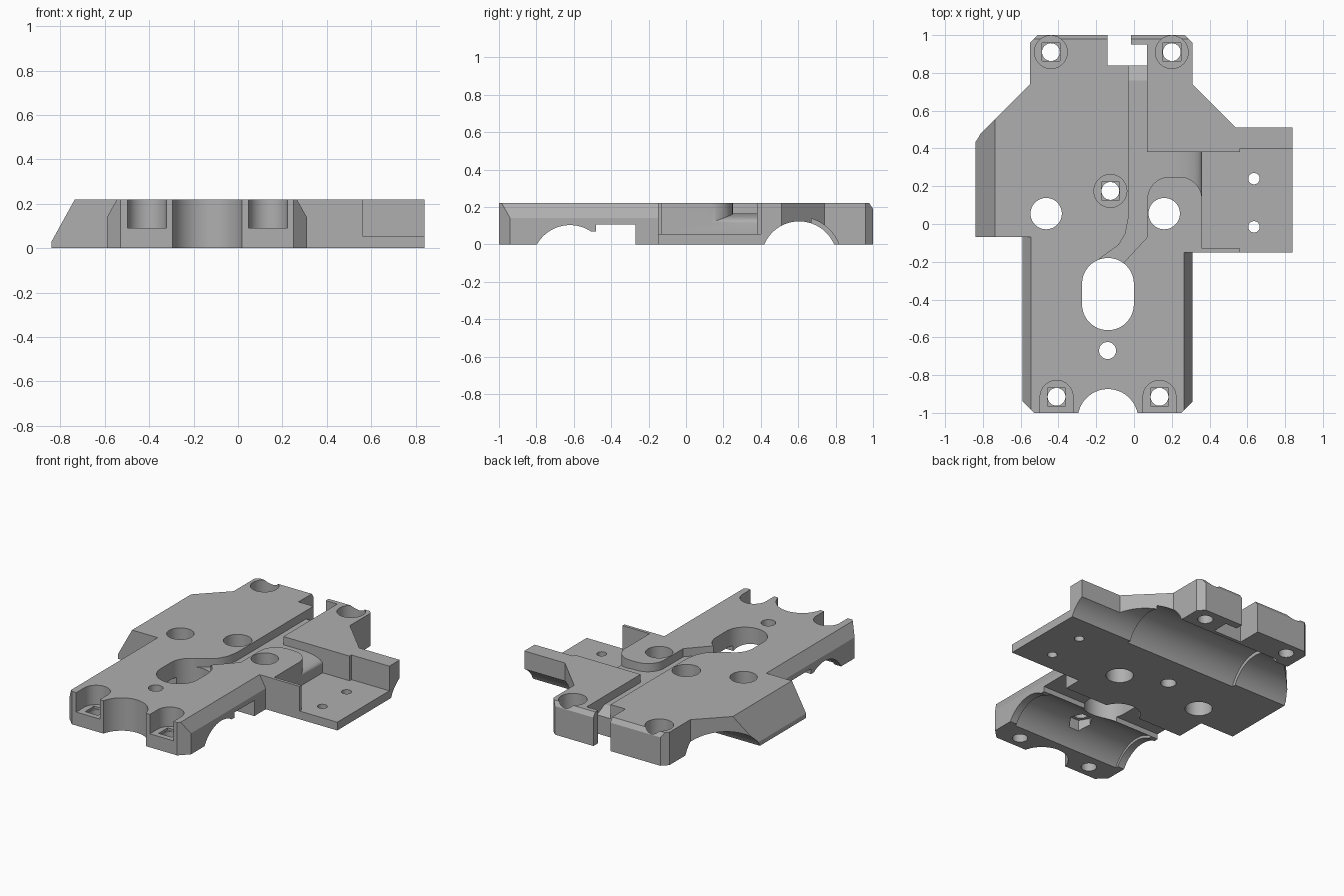
import bpy, bmesh, math
from mathutils import Vector

if "Cube" in bpy.data.objects:
    bpy.data.objects.remove(bpy.data.objects["Cube"], do_unlink=True)

T = 0.22      # plate thickness
BIG = 2.0

grey = bpy.data.materials.new("plain grey")
grey.use_nodes = True
COLOUR = (0.43, 0.43, 0.43, 1)
grey.diffuse_color = COLOUR
grey.node_tree.nodes["Principled BSDF"].inputs["Base Color"].default_value = COLOUR


def prism(name, pts, lo, hi, axis="z"):
    """Extrude a flat profile along an axis."""
    place = {"z": lambda a, b, h: (a, b, h),
             "y": lambda a, b, h: (a, h, b),
             "x": lambda a, b, h: (h, a, b)}[axis]
    bm = bmesh.new()
    face = bm.faces.new([bm.verts.new(place(a, b, lo)) for a, b in pts])
    ext = bmesh.ops.extrude_face_region(bm, geom=[face])
    move = Vector(place(0, 0, hi - lo))
    bmesh.ops.translate(bm, vec=move, verts=[v for v in ext["geom"] if isinstance(v, bmesh.types.BMVert)])
    bmesh.ops.recalc_face_normals(bm, faces=bm.faces)
    mesh = bpy.data.meshes.new(name)
    bm.to_mesh(mesh)
    bm.free()
    mesh.materials.append(grey)
    ob = bpy.data.objects.new(name, mesh)
    bpy.context.scene.collection.objects.link(ob)
    return ob


def arc(cx, cy, r, start=0, end=360, n=48):
    steps = n if end - start == 360 else n + 1
    angles = [math.radians(start + (end - start) * i / n) for i in range(steps)]
    return [(cx + r * math.cos(a), cy + r * math.sin(a)) for a in angles]


def rect(x0, x1, y0, y1):
    return [(x0, y0), (x1, y0), (x1, y1), (x0, y1)]


def boolean(target, tool, operation="DIFFERENCE"):
    tool.hide_render = True
    mod = target.modifiers.new("cut", "BOOLEAN")
    mod.operation, mod.solver, mod.object = operation, "EXACT", tool
    bpy.context.view_layer.objects.active = target
    bpy.ops.object.modifier_apply(modifier=mod.name)
    bpy.data.objects.remove(tool, do_unlink=True)


# Plate outline
outline = [(-0.53, -1), (0.25, -1), (0.31, -0.94), (0.31, -0.15), (0.84, -0.15),
           (0.84, 0.51), (0.54, 0.51), (0.31, 0.74), (0.31, 0.96), (0.27, 1),
           (-0.51, 1), (-0.55, 0.96), (-0.55, 0.74), (-0.815, 0.475), (-0.84, 0.44),
           (-0.84, -0.07), (-0.59, -0.07), (-0.59, -0.94)]
body = prism("carriage_plate", outline, 0, T)


def cut(pts, lo, hi, axis="z"):
    boolean(body, prism("cutter", pts, lo, hi, axis))


# Sloped side edges and back edge
cut([(-0.735, T), (-0.84, 0.03), (-1, 0.03), (-1, 0.4), (-0.735, 0.4)], -0.2, 0.7, "y")
cut([(-0.545, T), (-0.59, 0.14), (-0.7, 0.14), (-0.7, 0.4), (-0.545, 0.4)], -1.1, -0.07, "y")
cut([(0.265, T), (0.31, 0.14), (0.4, 0.14), (0.4, 0.4), (0.265, 0.4)], -1.1, -0.15, "y")
cut([(0.98, T), (1, 0.19), (1.1, 0.19), (1.1, 0.4), (0.98, 0.4)], -1, 1, "x")

# Open tray on the side arm, leaving a short front lip
cut(rect(0.36, 1, -0.13, 0.38), 0.055, 1)
cut(rect(0.56, 1, -0.3, 0.40), 0.055, 1)

# Cable slot that bends round the island and drops over a rounded sill
slot = [(0.07, 0.9), (-0.03, 0.9), (-0.03, 0.03), (-0.045, -0.05), (-0.08, -0.11),
        (-0.19, -0.19), (-0.13, -0.25), (-0.05, -0.2), (0.07, -0.07)]
slot += arc(0.19, 0.13, 0.12, 180, 90, 12) + arc(0.24, 0.13, 0.12, 90, 0, 12)
slot += [(0.365, 0.13), (0.365, 0.38), (0.07, 0.38)]
sill = [(0.2 + 0.16 * math.sin(a), 0.115 + 0.05 * math.cos(a))
        for a in (math.radians(9 * i) for i in range(11))]
air = [(-0.4, 0.165)] + sill + [(0.38, 0.115), (0.38, 0.4), (-0.4, 0.4)]
slot_tool = prism("slot_cutter", slot, 0.02, 0.35)
boolean(slot_tool, prism("air_cutter", air, -0.5, 0.95, "y"), "INTERSECT")
boolean(body, slot_tool)
cut([(0.76, 0.165), (0.85, 0.12), (0.85, 0.3), (0.76, 0.3)], -0.03, 0.07, "x")

# Notch with a tab at the back
cut([(-0.14, 0.84), (0.07, 0.84), (0.07, 0.95), (-0.015, 0.95), (-0.015, 1.1), (-0.14, 1.1)], -1, 1)

# Rod channels underneath, with wider bearing seats between end ribs
cut(arc(0.605, -0.08, 0.203, n=96), -BIG, BIG, "x")
cut(arc(0.605, -0.08, 0.227, n=96), -0.45, 0.38, "x")
cut(arc(-0.62, -0.1, 0.203, n=96), -BIG, BIG, "x")
cut(arc(-0.62, -0.1, 0.22, n=96), -0.54, 0.26, "x")

# Stepped belt pocket underneath
cut([(-0.54, -0.1), (-0.27, -0.1), (-0.27, 0.105), (-0.48, 0.105), (-0.48, 0.07), (-0.54, 0.07)],
    -BIG, BIG, "x")

# Long opening and front half-round
cut(arc(-0.138, -0.317, 0.137, 0, 180) + arc(-0.138, -0.425, 0.137, 180, 359.99), -1, 1)
cut(arc(-0.138, -1.034, 0.16, n=64), -1, 1)

# Plain round holes
for x, y, r in [(-0.465, 0.055, 0.083), (0.16, 0.055, 0.083), (-0.14, -0.67, 0.045),
                (0.635, 0.24, 0.03), (0.635, -0.015, 0.03)]:
    cut(arc(x, y, r), -1, 1)

# Nut trap under the front hole
cut(arc(-0.14, -0.67, 0.075, n=6), -0.1, 0.16)

# Counterbored screw holes; the front pair open through the edge
for x, y in [(-0.44, 0.91), (0.2, 0.91), (-0.125, 0.175), (-0.41, -0.915), (0.135, -0.915)]:
    r = 0.087
    if y < -0.5:
        bore = arc(x, y, r, 0, 180) + [(x - r, -1.1), (x + r, -1.1)]
    else:
        bore = arc(x, y, r)
    cut(bore, 0.09, 1)
    cut(rect(x - 0.048, x + 0.048, y - 0.048, y + 0.048), 0.075, 0.3)
    cut(arc(x, y, 0.047), -1, 1)

# Smooth the curved walls, keep edges crisp
bpy.ops.object.select_all(action="DESELECT")
body.select_set(True)
bpy.context.view_layer.objects.active = body
bpy.ops.object.shade_smooth_by_angle(angle=math.radians(25))
